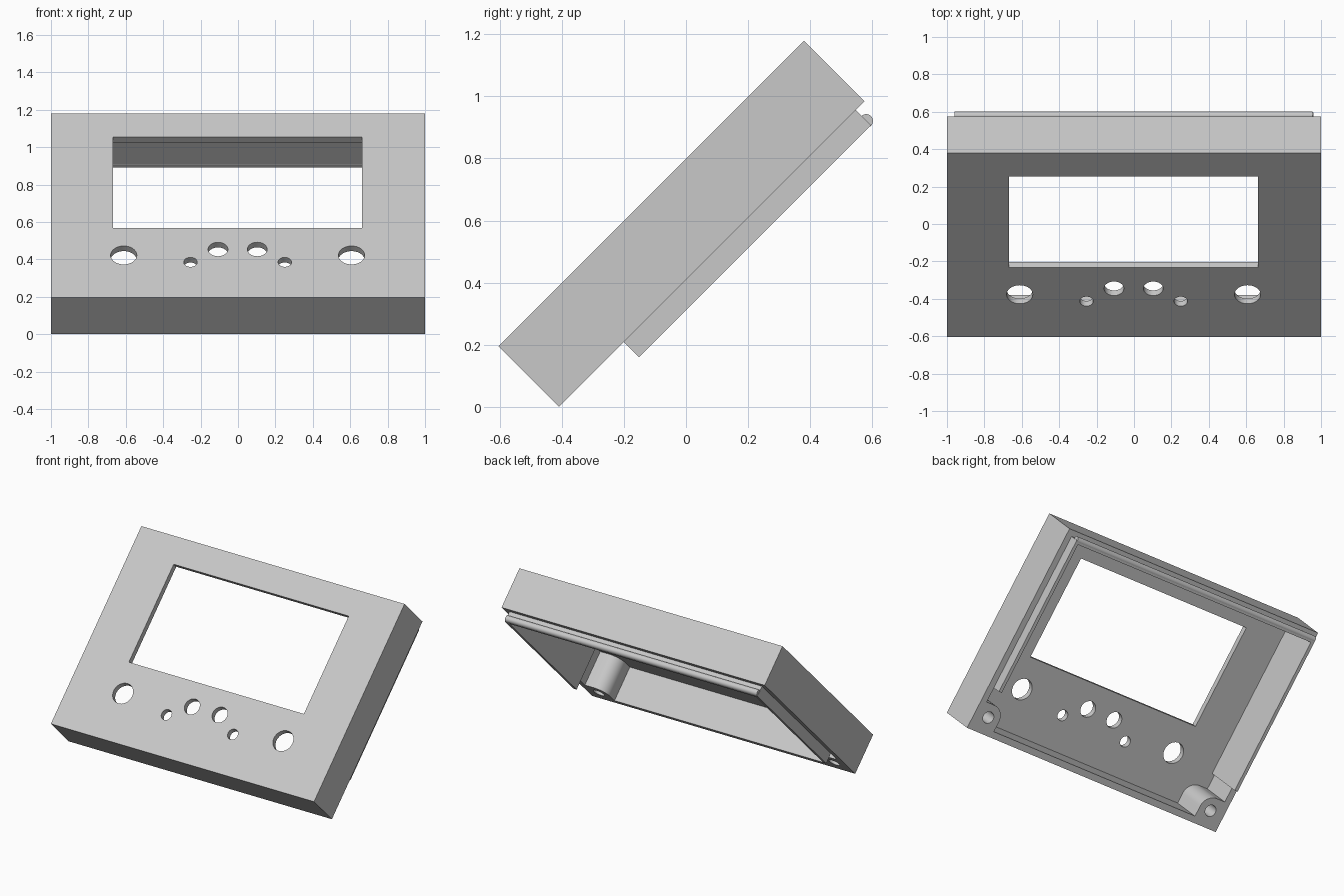
import bpy, bmesh, math
from mathutils import Matrix

old = bpy.data.objects.get("Cube")
if old:
    bpy.data.objects.remove(old, do_unlink=True)

grey = bpy.data.materials.new("plain grey")
grey.use_nodes = True
grey.diffuse_color = (0.58, 0.58, 0.58, 1)
grey.node_tree.nodes["Principled BSDF"].inputs["Base Color"].default_value = grey.diffuse_color

# The housing is drawn flat (x across, y up the slope, z outward) and tilted 45 degrees
TILT = Matrix.Rotation(math.radians(45), 4, "X")
BACK, FRONT, FLOOR, LIP = 0.29, 0.565, 0.526, 0.22
BOTTOM, TOP, WALL = -0.288, 1.102, 0.042


def make(name, bm):
    bmesh.ops.recalc_face_normals(bm, faces=bm.faces)
    mesh = bpy.data.meshes.new(name)
    bm.to_mesh(mesh)
    bm.free()
    mesh.materials.append(grey)
    ob = bpy.data.objects.new(name, mesh)
    bpy.context.collection.objects.link(ob)
    ob.matrix_world = TILT
    return ob


def prism(name, outline, low, high):
    """Extrude a flat outline between two heights."""
    bm = bmesh.new()
    face = bm.faces.new([bm.verts.new((x, y, low)) for x, y in outline])
    new = bmesh.ops.extrude_face_region(bm, geom=[face])["geom"]
    verts = [v for v in new if isinstance(v, bmesh.types.BMVert)]
    bmesh.ops.translate(bm, verts=verts, vec=(0, 0, high - low))
    return make(name, bm)


def rect(x0, y0, x1, y1):
    return [(x0, y0), (x1, y0), (x1, y1), (x0, y1)]


def arc(cx, cy, r, start=0, end=360, steps=40):
    count = steps if end - start == 360 else steps + 1
    angles = [math.radians(start + (end - start) * i / steps) for i in range(count)]
    return [(cx + r * math.cos(a), cy + r * math.sin(a)) for a in angles]


def cut(target, cutters):
    """Subtract each cutter, then remove it."""
    for cutter in cutters:
        mod = target.modifiers.new("cut", "BOOLEAN")
        mod.operation, mod.solver, mod.object = "DIFFERENCE", "EXACT", cutter
    bpy.context.view_layer.update()
    graph = bpy.context.evaluated_depsgraph_get()
    mesh = bpy.data.meshes.new_from_object(target.evaluated_get(graph))
    target.modifiers.clear()
    target.data = mesh
    for cutter in cutters:
        bpy.data.objects.remove(cutter, do_unlink=True)


def smooth(ob):
    bpy.ops.object.select_all(action="DESELECT")
    ob.select_set(True)
    bpy.context.view_layer.objects.active = ob
    bpy.ops.object.shade_smooth_by_angle(angle=math.radians(30))


# Open-backed shell with the screen window and round control holes
shell = prism("housing_shell", rect(-1, BOTTOM, 1, TOP), BACK, FRONT)
cutters = [
    prism("cavity", rect(-1 + WALL, BOTTOM + WALL, 1 - WALL, TOP - WALL), 0, FLOOR),
    prism("window", rect(-0.667, 0.237, 0.663, 0.925), 0.4, 0.7),
]
for x, y, r in [(0.609, 0.032, 0.07), (0.105, 0.077, 0.053), (0.252, -0.02, 0.036)]:
    for side in (-1, 1):
        cutters.append(prism("hole", arc(side * x - 0.002, y, r), 0.4, 0.7))
cut(shell, cutters)
smooth(shell)

# Thin lip standing proud of the back rim on both sides and the top
out_x, in_x, out_y, in_y, low = 0.96, 0.937, 1.062, 1.04, 0.006
lip = prism("inner_lip", [(-out_x, low), (-out_x, out_y), (out_x, out_y), (out_x, low),
                          (in_x, low), (in_x, in_y), (-in_x, in_y), (-in_x, low)],
            LIP, FLOOR + 0.005)

# Rounded snap ridge along the top of the lip
bm = bmesh.new()
bmesh.ops.create_cone(bm, cap_ends=True, segments=32, radius1=0.022, radius2=0.022,
                      depth=1.914, matrix=Matrix.Translation((-0.002, 1.061, 0.241))
                      @ Matrix.Rotation(math.pi / 2, 4, "Y"))
smooth(make("snap_ridge", bm))

# Screw bosses in the two lower corners, each rounded on its inner corner
for side, name in ((-1, "right_screw_boss"), (1, "left_screw_boss")):
    cx, cy, r = 0.894, -0.178, 0.085
    outline = [(0.97, BOTTOM + 0.02), (0.97, cy + r)] + arc(cx, cy, r, 90, 180, 16)
    outline.append((cx - r, BOTTOM + 0.02))
    boss = prism(name, [(side * x, y) for x, y in outline], BACK, FLOOR + 0.005)
    cut(boss, [prism("screw_hole", arc(side * cx, cy, 0.038), 0.2, 0.49)])
    smooth(boss)
